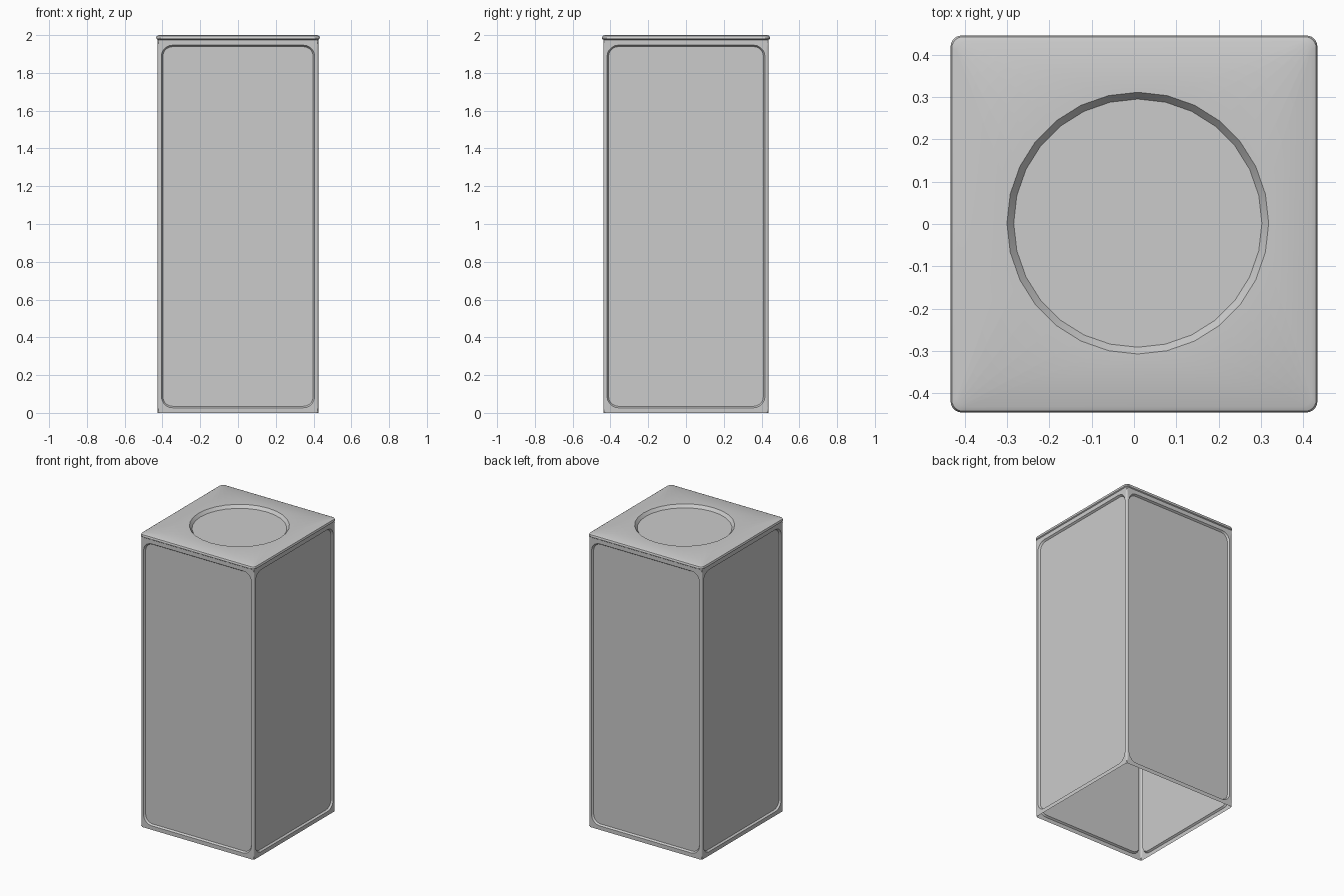
import bpy, bmesh
from math import cos, sin, pi, radians
from mathutils import Matrix, Vector

if "Cube" in bpy.data.objects:
    bpy.data.objects.remove(bpy.data.objects["Cube"])

W, D, H = 0.425, 0.437, 1.977      # body half width, half depth, height


def rounded_rect(u0, u1, v0, v1, r, seg):
    """Counter-clockwise points, seg + 1 per corner, first corner at (u1, v1)."""
    pts = []
    for k, (cu, cv) in enumerate(((u1 - r, v1 - r), (u0 + r, v1 - r),
                                  (u0 + r, v0 + r), (u1 - r, v0 + r))):
        for j in range(seg + 1):
            a = (k + j / seg) * pi / 2
            pts.append((cu + r * cos(a), cv + r * sin(a)))
    return pts


def bridge(bm, a, b):
    n = len(a)
    for i in range(n):
        j = (i + 1) % n
        bm.faces.new((a[i], a[j], b[j], b[i]))


def finish(bm, name):
    mesh = bpy.data.meshes.new(name)
    bm.to_mesh(mesh)
    bm.free()
    ob = bpy.data.objects.new(name, mesh)
    bpy.context.collection.objects.link(ob)
    bpy.ops.object.select_all(action='DESELECT')
    ob.select_set(True)
    bpy.context.view_layer.objects.active = ob
    bpy.ops.object.shade_smooth_by_angle(angle=radians(30))


def add_side(bm, half, dist, angle):
    """One wall: flat frame with a rounded, recessed panel."""
    rot = Matrix.Rotation(angle, 3, 'Z')
    put = lambda u, z, d: bm.verts.new(rot @ Vector((u, -dist + d, z)))
    seg, m = 5, 0.019
    corners = [put(u, z, 0) for u, z in ((half, H), (-half, H), (-half, 0), (half, 0))]
    rim = [put(u, z, 0) for u, z in
           rounded_rect(-half + m, half - m, 0.027, 1.947, 0.06, seg)]
    floor = [put(u, z, 0.012) for u, z in
             rounded_rect(-half + m + 0.008, half - m - 0.008, 0.035, 1.939, 0.052, seg)]
    n = seg + 1
    for k in range(4):
        arc = rim[k * n:(k + 1) * n]
        for p, q in zip(arc, arc[1:]):
            bm.faces.new((corners[k], q, p))
        bm.faces.new((corners[k], corners[(k + 1) % 4], rim[(k + 1) * n % len(rim)], arc[-1]))
    bridge(bm, rim, floor)
    bm.faces.new(floor)


# Hollow body, open at the bottom
bm = bmesh.new()
for i in range(4):
    half, dist = ((W, D), (D, W))[i % 2]
    add_side(bm, half, dist, i * pi / 2)
bmesh.ops.remove_doubles(bm, verts=bm.verts[:], dist=1e-4)
upright = [e for e in bm.edges
           if all(abs(abs(v.co.x) - W) < 1e-4 and abs(abs(v.co.y) - D) < 1e-4 for v in e.verts)]
bmesh.ops.bevel(bm, geom=upright, offset=0.008, segments=2, profile=0.5, affect='EDGES')
bmesh.ops.recalc_face_normals(bm, faces=bm.faces[:])
finish(bm, "body")

# Lid: rounded edge profile (half width, half depth, corner radius, z)
bm = bmesh.new()
rings = []
for hx, hy, r, z in ((0.424, 0.436, 0.012, 1.974), (0.431, 0.443, 0.022, 1.979),
                     (0.433, 0.445, 0.026, 1.986), (0.430, 0.442, 0.026, 1.995),
                     (0.419, 0.431, 0.022, 2.0)):
    rings.append([bm.verts.new((x, y, z)) for x, y in rounded_rect(-hx, hx, -hy, hy, r, 6)])
# Round 28-sided recess in the top
for r, z in ((0.309, 2.0), (0.293, 1.98)):
    rings.append([bm.verts.new((0.009 + r * cos(i * pi / 14), 0.002 + r * sin(i * pi / 14), z))
                  for i in range(28)])
for a, b in zip(rings, rings[1:]):
    bridge(bm, a, b)
bm.faces.new(rings[-1])
finish(bm, "lid")
